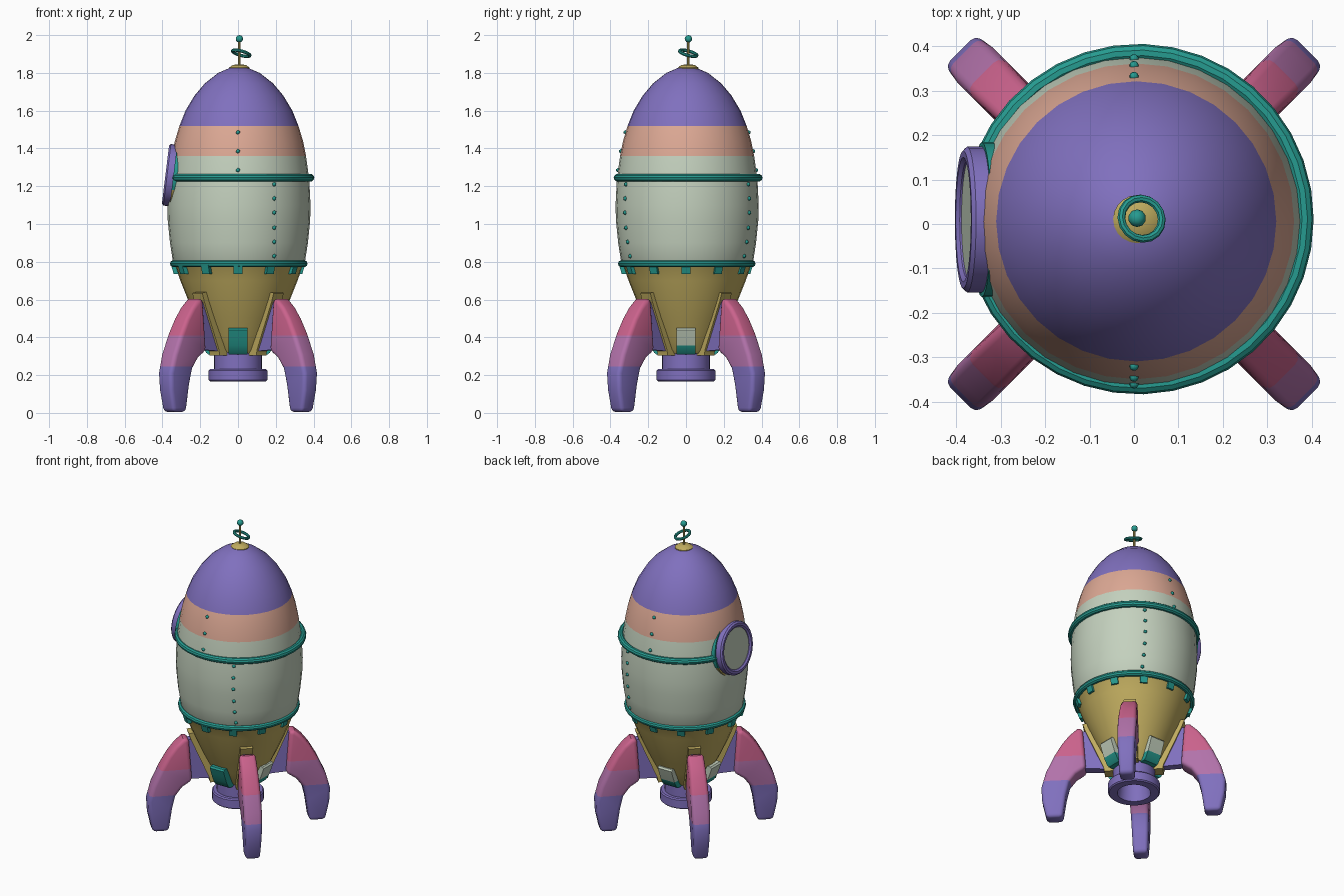
import bpy, bmesh, math
from mathutils import Matrix, Vector

if "Cube" in bpy.data.objects:
    bpy.data.objects.remove(bpy.data.objects["Cube"])

SRGB = {
    "purple": (128, 112, 190), "teal": (38, 155, 144), "peach": (220, 168, 148),
    "pale_green": (196, 209, 190), "gold": (192, 172, 95),
    "pink": (202, 98, 140), "mauve": (178, 114, 170),
}
MATS = {}
for key, rgb in SRGB.items():
    m = bpy.data.materials.new(key)
    m.diffuse_color = [(c / 255 / 12.92 if c < 11 else ((c / 255 + 0.055) / 1.055) ** 2.4) for c in rgb] + [1]
    m.use_nodes = True
    m.node_tree.nodes["Principled BSDF"].inputs["Base Color"].default_value = m.diffuse_color
    MATS[key] = m


def finish(name, bm, colour, matrix=Matrix(), angle=35):
    """colour: one name, or bands [(lower z, name), ...] from the bottom up."""
    bm.transform(matrix)
    bands = [(-9, colour)] if isinstance(colour, str) else colour
    for z, _ in bands[1:]:
        bmesh.ops.bisect_plane(bm, geom=bm.verts[:] + bm.edges[:] + bm.faces[:], dist=1e-5,
                               plane_co=(0, 0, z), plane_no=(0, 0, 1))
    bmesh.ops.recalc_face_normals(bm, faces=bm.faces[:])
    names = list(dict.fromkeys(c for _, c in bands))
    for f in bm.faces:
        f.smooth = True
        z = f.calc_center_median().z
        f.material_index = names.index([c for b, c in bands if z >= b][-1])
    me = bpy.data.meshes.new(name)
    bm.to_mesh(me)
    bm.free()
    for c in names:
        me.materials.append(MATS[c])
    me.set_sharp_from_angle(angle=math.radians(angle))
    ob = bpy.data.objects.new(name, me)
    bpy.context.collection.objects.link(ob)
    return ob


def lathe(name, profile, colour, matrix=Matrix(), closed=False, seg=32, a0=0.0, a1=math.tau):
    """Turn an (r, z) profile about z."""
    bm = bmesh.new()
    full = a1 - a0 > 6.28
    rings = []
    for i in range(seg if full else seg + 1):
        a = a0 + (a1 - a0) * i / seg
        rings.append([bm.verts.new((r * math.cos(a), r * math.sin(a), z)) for r, z in profile])
    n = len(profile)
    for i in range(seg):
        p, q = rings[i], rings[(i + 1) % len(rings)]
        for j in range(n if closed else n - 1):
            k = (j + 1) % n
            bm.faces.new((p[j], q[j], q[k], p[k]))
    if closed and not full:
        bm.faces.new(rings[0])
        bm.faces.new(rings[-1])
    bmesh.ops.remove_doubles(bm, verts=bm.verts[:], dist=1e-5)
    return finish(name, bm, colour, matrix)


def circle(R, r, n=10):
    return [(R + r * math.cos(math.tau * i / n), r * math.sin(math.tau * i / n)) for i in range(n)]


def plate(name, poly, thick, angle, colour, bevel=0.0, taper=None):
    """Extrude an (r, z) outline sideways and turn it to a heading about z."""
    bm = bmesh.new()
    f = bm.faces.new([bm.verts.new((r, -thick / 2, z)) for r, z in poly])
    ext = bmesh.ops.extrude_face_region(bm, geom=[f])
    bmesh.ops.translate(bm, vec=(0, thick, 0),
                        verts=[v for v in ext["geom"] if isinstance(v, bmesh.types.BMVert)])
    bmesh.ops.recalc_face_normals(bm, faces=bm.faces[:])
    if bevel:
        sharp = [e for e in bm.edges if e.calc_face_angle(0) > math.radians(40)]
        bmesh.ops.bevel(bm, geom=sharp, offset=bevel, segments=3, profile=0.5, affect='EDGES')
    if taper:
        for v in bm.verts:
            v.co.y *= taper(v.co.z)
    return finish(name, bm, colour, Matrix.Rotation(angle, 4, 'Z'))


def sphere(bm, co, r, sub=2):
    bmesh.ops.create_icosphere(bm, subdivisions=sub, radius=r, matrix=Matrix.Translation(co))


# hull
CX, CY = 0.005, 0.006
HULL = [(0, .315), (.13, .315), (.145, .335), (.18, .41), (.225, .5), (.27, .6), (.31, .7), (.335, .77),
        (.348, .79), (.365, .9), (.377, 1.02), (.379, 1.1), (.373, 1.22), (.366, 1.28), (.355, 1.36),
        (.339, 1.44), (.315, 1.52), (.283, 1.6), (.235, 1.68), (.18, 1.745), (.11, 1.8), (.04, 1.83), (0, 1.832)]
lathe("hull", HULL, [(-9, "gold"), (.78, "pale_green"), (1.36, "peach"), (1.52, "purple")],
      Matrix.Translation((CX, CY, 0)))


def hull_radius(z):
    for (r0, z0), (r1, z1) in zip(HULL[1:], HULL[2:]):
        if z0 <= z <= z1 and z1 > z0:
            return r0 + (r1 - r0) * (z - z0) / (z1 - z0)


# hoops: the upper one stops either side of the window
gap = 0.40
lathe("upper_hoop", circle(.374, .02), "teal", Matrix.Translation((.01, .011, 1.245)), True, 32,
      -math.pi + gap, math.pi - gap)
lathe("lower_hoop", circle(.345, .019), "teal", Matrix.Translation((.004, .004, .79)), True)
for i in range(12):
    plate("hoop_tab", [(.31, .735), (.34, .735), (.355, .785), (.32, .785)], .045, i * math.tau / 12, "teal")

# rivets
bm = bmesh.new()
for sy in (-1, 1):
    for z in (1.285, 1.385, 1.485):
        sphere(bm, (0, CY + sy * hull_radius(z), z), .012, 1)
    for z in (.83, .905, .98, 1.06, 1.135, 1.21):
        r = hull_radius(z)
        sphere(bm, (.192, CY + sy * math.sqrt(r * r - .187 ** 2), z), .012, 1)
finish("rivets", bm, "teal", angle=80)

# round window on the left side
normal = Vector((-math.cos(math.radians(7)), 0, math.sin(math.radians(7))))
win = Matrix.Translation((-.372, .01, 1.26)) @ normal.to_track_quat('Z', 'Y').to_matrix().to_4x4()
lathe("window_frame", [(.13, -.05), (.13, .004), (.14, .012), (.155, .012), (.164, .003), (.164, -.05)],
      "purple", win, True)
lathe("window_glass", [(0, 0), (.132, 0)], "pale_green", win)
lathe("window_seal", [(.15, -.06), (.15, -.03), (.174, -.03), (.174, -.06)],
      [(-9, "gold"), (1.18, "teal")], win, True)

# fins with their struts and mounts
FIN = [(.305, .605), (.338, .603), (.385, .56), (.43, .50), (.475, .42), (.525, .31), (.552, .21), (.547, .12),
       (.522, .005), (.425, .005), (.405, .15), (.385, .235), (.345, .29), (.285, .33)]
for i in range(4):
    a = math.pi / 4 + i * math.pi / 2
    plate("fin", FIN, .112, a, [(-9, "purple"), (.245, "mauve"), (.41, "pink")], .022,
          lambda z: .78 + .22 * min(1, z / .3) - .12 * max(0, (z - .4) / .2))
    plate("fin_strut", [(.13, .325), (.30, .335), (.315, .59), (.25, .59)], .05, a, "purple")
    plate("fin_mount", [(.11, .305), (.175, .305), (.18, .335), (.29, .59), (.305, .635), (.27, .64)],
          .075, a, "gold")

# hatches round the tail; the front one is all teal
HATCH = [(.12, .45), (.214, .45), (.222, .44), (.208, .40), (.19, .355), (.168, .318), (.155, .308), (.12, .308)]
for i in range(4):
    plate("tail_hatch", HATCH, .10, i * math.pi / 2,
          "teal" if i == 3 else [(-9, "teal"), (.358, "pale_green")])

# nozzle
lathe("nozzle", [(0, .29), (.085, .29), (.1, .166), (.148, .166), (.155, .173), (.155, .225), (.148, .232),
                 (.127, .232), (.127, .32)], "purple")

# aerial
tip = Matrix.Translation((.007, .011, 0))
lathe("nose_cap", [(.054, 1.815), (.054, 1.828), (.035, 1.842), (0, 1.846)], "gold", tip, seg=20)
lathe("aerial_rod", [(.007, 1.83), (.007, 1.98)], "gold", tip, seg=10)
bm = bmesh.new()
sphere(bm, (.007, .013, 1.98), .02)
finish("aerial_ball", bm, "teal", angle=80)
tilt = Vector((.27, .27, 1)).to_track_quat('Z', 'Y').to_matrix().to_4x4()
lathe("aerial_ring", circle(.047, .009, 8), "teal", Matrix.Translation((.017, .012, 1.904)) @ tilt, True, 16)
